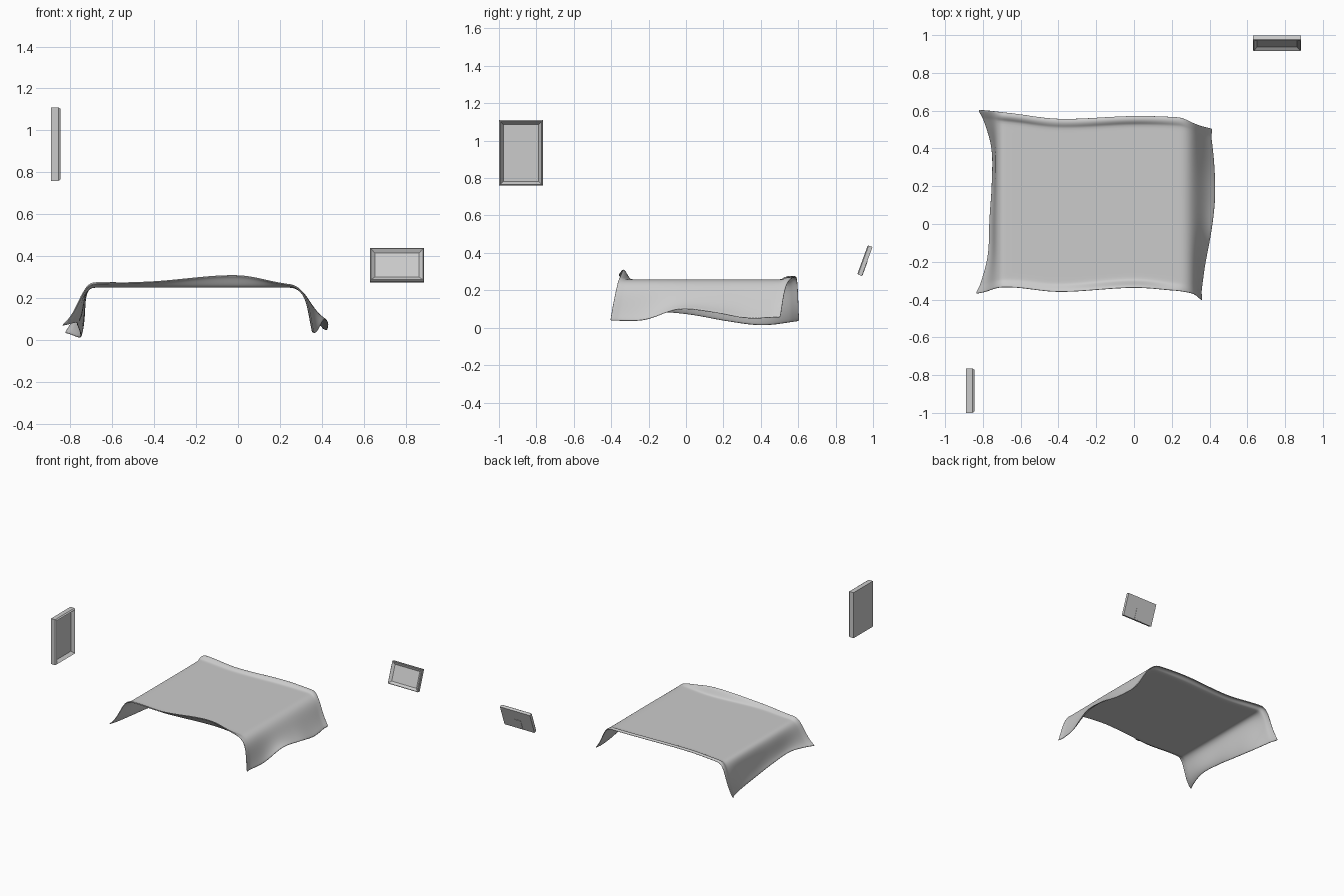
import bpy, bmesh, math
from mathutils import Matrix

if "Cube" in bpy.data.objects:
    bpy.data.objects.remove(bpy.data.objects["Cube"])


def curve(x, xs, vs):
    """Smooth (cubic Hermite) interpolation through a few key values."""
    x = min(max(x, xs[0]), xs[-1])
    i = 0
    while i < len(xs) - 2 and x > xs[i + 1]:
        i += 1

    def slope(k):
        a, b = max(k - 1, 0), min(k + 1, len(xs) - 1)
        return (vs[b] - vs[a]) / (xs[b] - xs[a])
    h = xs[i + 1] - xs[i]
    t = (x - xs[i]) / h
    return ((2*t**3 - 3*t*t + 1) * vs[i] + (t**3 - 2*t*t + t) * h * slope(i)
            + (3*t*t - 2*t**3) * vs[i + 1] + (t**3 - t*t) * h * slope(i + 1))


def bezier(t, a, b, c, d):
    s = 1 - t
    return tuple(s**3*p + 3*s*s*t*q + 3*s*t*t*r + t**3*w
                 for p, q, r, w in zip(a, b, c, d))


def new_object(name, bm):
    bmesh.ops.recalc_face_normals(bm, faces=bm.faces)
    mesh = bpy.data.meshes.new(name)
    bm.to_mesh(mesh)
    bm.free()
    obj = bpy.data.objects.new(name, mesh)
    bpy.context.collection.objects.link(obj)
    return obj


# Draped blanket: hem shape along y, front and back edges along x
TOP = 0.255
VS = [0, 0.2, 0.4, 0.6, 0.8, 1]
LEFT_X = [-0.83, -0.775, -0.765, -0.752, -0.755, -0.815]
LEFT_Z = [0.07, 0.085, 0.07, 0.035, 0.012, 0.035]
RIGHT_X = [0.35, 0.375, 0.41, 0.43, 0.425, 0.405]
RIGHT_Z = [0.037, 0.04, 0.098, 0.082, 0.05, 0.055]
US = [-1, -0.68, -0.4, 0, 0.24, 0.6, 1.24]
FRONT_Y = [-0.37, -0.335, -0.36, -0.338, -0.355, -0.37, -0.405]
BACK_Y = [0.605, 0.59, 0.557, 0.572, 0.565, 0.535, 0.505]
FRONT_LIFT = [0, 0.015, 0.025, 0.055, 0.012, 0, 0]
BACK_LIFT = [0, 0.02, 0.015, 0.02, 0.012, 0, 0]


def section(u, v):
    """u in -0.68..0.24 is the flat top; beyond it the two hanging sides."""
    if u < -0.68:
        hx, hz = curve(v, VS, LEFT_X), curve(v, VS, LEFT_Z)
        return bezier((-0.68 - u) / 0.32, (-0.68, TOP), (-0.755, TOP),
                      (-0.715 + 0.4 * (hx + 0.75), 0.13), (hx, hz))
    if u > 0.24:
        hx, hz = curve(v, VS, RIGHT_X), curve(v, VS, RIGHT_Z)
        return bezier(u - 0.24, (0.24, TOP), (0.335, TOP),
                      (0.33, 0.15), (hx, hz))
    return u, TOP


us = ([-1 + 0.32 * i / 14 for i in range(14)]
      + [-0.68 + 0.92 * i / 20 for i in range(20)]
      + [0.24 + i / 16 for i in range(17)])
vs = ([0.05 * i / 5 for i in range(5)] + [0.05 + 0.9 * i / 26 for i in range(26)]
      + [0.95 + 0.05 * i / 5 for i in range(6)])
bm = bmesh.new()
rows = []
for v in vs:
    row = []
    for u in us:
        x, z = section(u, v)
        y0, y1 = curve(u, US, FRONT_Y), curve(u, US, BACK_Y)
        f = max(0, 1 - v / 0.05)
        b = max(0, 1 - (1 - v) / 0.05)
        z += curve(u, US, FRONT_LIFT) * f * f * (3 - 2*f)
        z += curve(u, US, BACK_LIFT) * math.sin(b * 2.4)
        # Side openings flare outward slightly at their ends
        if u < -0.68 or u > 0.24:
            flare = 0.012 * (f + b) * (TOP - z) / TOP
            x += -flare if u < 0 else flare
        row.append(bm.verts.new((x, y0 + (y1 - y0) * v, z)))
    rows.append(row)
for r0, r1 in zip(rows, rows[1:]):
    for i in range(len(us) - 1):
        bm.faces.new((r0[i], r0[i + 1], r1[i + 1], r1[i]))
blanket = new_object("blanket", bm)
for p in blanket.data.polygons:
    p.use_smooth = True
solid = blanket.modifiers.new("thickness", 'SOLIDIFY')
solid.thickness = 0.007
solid.offset = 0
sub = blanket.modifiers.new("smooth", 'SUBSURF')
sub.levels = sub.render_levels = 1


# Picture frame: nested rectangles, facing -y, back lying on y = 0
def picture_frame(name, w, h, rings, matrix):
    bm = bmesh.new()
    loops = []
    for inset, depth in rings:
        a, c = w / 2 - inset, h / 2 - inset
        loops.append([bm.verts.new((x, -depth, z))
                      for x, z in ((-a, -c), (a, -c), (a, c), (-a, c))])
    for l0, l1 in zip(loops, loops[1:]):
        for i in range(4):
            j = (i + 1) % 4
            bm.faces.new((l0[i], l0[j], l1[j], l1[i]))
    bm.faces.new(loops[0])
    bm.faces.new(loops[-1])
    obj = new_object(name, bm)
    obj.matrix_world = matrix
    return obj


picture_frame("wall_picture", 0.235, 0.35,
              [(0, 0), (0, 0.035), (0.007, 0.045), (0.023, 0.02)],
              Matrix.Translation((-0.89, -0.8825, 0.935))
              @ Matrix.Rotation(math.pi / 2, 4, 'Z'))

tilt = (Matrix.Translation((0.7575, 0.969, 0.354))
        @ Matrix.Rotation(math.radians(-20), 4, 'X'))
picture_frame("table_picture", 0.255, 0.165,
              [(0, 0), (0, 0.022), (0.004, 0.027), (0.022, 0.013)], tilt)

# Thin stand flap on the back of the table picture
bm = bmesh.new()
bmesh.ops.create_cube(bm, size=1, matrix=tilt @ Matrix.Translation((0, 0.001, -0.04))
                      @ Matrix.Diagonal((0.06, 0.002, 0.08, 1)))
new_object("stand_flap", bm)
